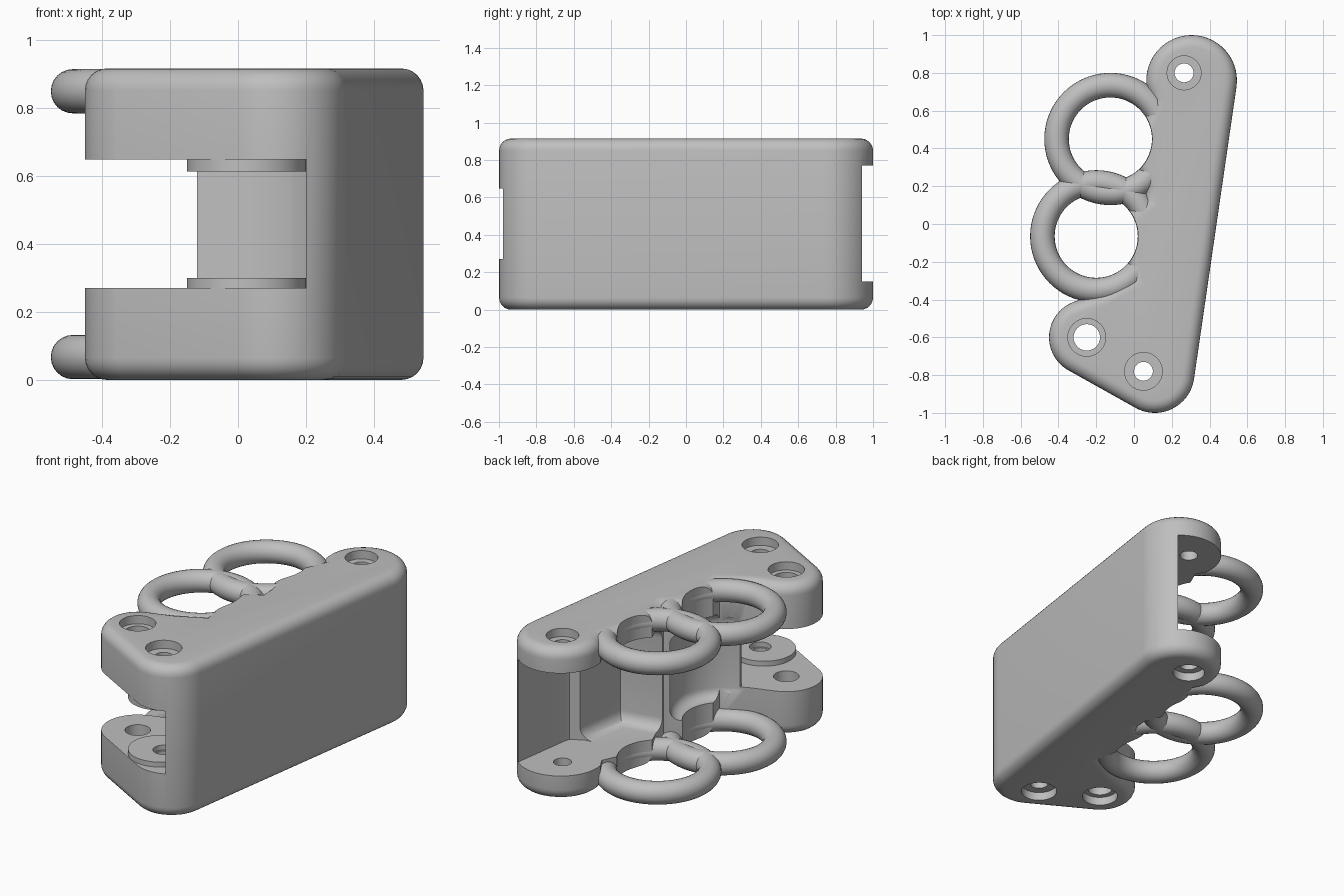
import bpy, bmesh
from math import sin, cos, radians

if "Cube" in bpy.data.objects:
    bpy.data.objects.remove(bpy.data.objects["Cube"], do_unlink=True)

grey = bpy.data.materials.new("plain grey")
grey.use_nodes = True
grey.diffuse_color = (0.52, 0.52, 0.52, 1)
grey.node_tree.nodes["Principled BSDF"].inputs["Base Color"].default_value = (0.52, 0.52, 0.52, 1)

H = 0.915
RINGS = [(-0.125, 0.45), (-0.2, -0.065)]
BACK, FRONT, SIDE = (0.305, 0.76), (0.11, -0.79), (-0.25, -0.6)


def arc(centre, r, start, end, n=16):
    """Points along an arc, angles in degrees."""
    steps = [radians(start + (end - start) * i / n) for i in range(n + 1)]
    return [(centre[0] + r * cos(a), centre[1] + r * sin(a)) for a in steps]


def circle(centre, r, n=64):
    return arc(centre, r, 0, 360, n)[:-1]


def finish(name, bm):
    bmesh.ops.recalc_face_normals(bm, faces=bm.faces)
    mesh = bpy.data.meshes.new(name)
    bm.to_mesh(mesh)
    bm.free()
    mesh.materials.append(grey)
    obj = bpy.data.objects.new(name, mesh)
    bpy.context.collection.objects.link(obj)
    return obj


def prism(name, points, z0, z1, rounding=0):
    """Extrude a plan outline, optionally rounding its rims."""
    bm = bmesh.new()
    face = bm.faces.new([bm.verts.new((x, y, z0)) for x, y in points])
    ext = bmesh.ops.extrude_face_region(bm, geom=[face])["geom"]
    for v in ext:
        if isinstance(v, bmesh.types.BMVert):
            v.co.z = z1
    bmesh.ops.recalc_face_normals(bm, faces=bm.faces)
    if rounding:
        rims = [e for e in bm.edges if abs(e.verts[0].co.z - e.verts[1].co.z) < 1e-5]
        bmesh.ops.bevel(bm, geom=rims, offset=rounding, segments=6, profile=0.5,
                        affect="EDGES", clamp_overlap=True)
    return finish(name, bm)


def select(obj):
    bpy.ops.object.select_all(action="DESELECT")
    obj.select_set(True)
    bpy.context.view_layer.objects.active = obj


def cut(obj, cutter):
    mod = obj.modifiers.new("cut", "BOOLEAN")
    mod.operation, mod.solver, mod.object = "DIFFERENCE", "EXACT", cutter
    select(obj)
    bpy.ops.object.modifier_apply(modifier=mod.name)
    bpy.data.objects.remove(cutter, do_unlink=True)


def smooth(obj):
    select(obj)
    bpy.ops.object.shade_smooth_by_angle(angle=radians(35))


# Body: slanted block with round ends and a side lug
outline = (arc(BACK, 0.24, 190, -8, 28) + arc(FRONT, 0.21, -8, -122)
           + arc(SIDE, 0.2, -122, -250)
           + [(-0.16, -0.36), (-0.02, -0.29), (-0.05, -0.1), (-0.03, 0.07)]
           + [(0.06, 0.13), (0.06, 0.2), (0.02, 0.3), (0.02, 0.48), (0.1, 0.66)])
body = prism("body", outline, 0, H, 0.065)

# Finger openings through the full height, inside the rings
for c in RINGS:
    cut(body, prism("finger_cut", circle(c, 0.222), -0.1, H + 0.1))

# Hollows between the plates: a deep flat-backed one and a round finger rest
deep_hollow = [(0.35, 0.56), (0.35, 0.48), (0.305, 0.19), (0.07, 0.14), (-0.6, 0.14), (-0.6, 0.8)]
cut(body, prism("hollow_cut", deep_hollow, 0.15, 0.77, 0.07))
cut(body, prism("rest_cut", circle(RINGS[1], 0.29), 0.2, 0.72, 0.06))

# Open pocket at the front hinge
front_pocket = ([(0.2, -1.1), (0.2, -0.985), (0.25, -0.62), (0.23, -0.52)]
                + [(0.15, -0.43), (0.02, -0.38), (-0.12, -0.36)]
                + [(-0.12, -0.2), (-0.6, -0.2), (-0.6, -1.1)])
cut(body, prism("pocket_cut", front_pocket, 0.27, 0.648))

# Open pocket at the back hinge
back_pocket = [(0.485, 1.1), (0.41, 0.57), (0.4, 0.54), (0.33, 0.5),
               (0.2, 0.48), (-0.1, 0.48), (-0.1, 1.1)]
cut(body, prism("pocket_cut", back_pocket, 0.15, 0.77))

# Hinge holes with counterbores on both outer faces
for c, r, wide in [(SIDE, 0.07, 0.1), ((0.05, -0.78), 0.05, 0.1), ((0.265, 0.8), 0.05, 0.09)]:
    cut(body, prism("hole_cut", circle(c, r, 32), -0.1, H + 0.1))
    for z in (0, H):
        cut(body, prism("bore_cut", circle(c, wide, 32), z - 0.05, z + 0.05))
smooth(body)

# Washers inside the front pocket
for label, z0, z1 in [("lower", 0.265, 0.3), ("upper", 0.612, 0.655)]:
    washer = prism(label + "_washer", circle((0.025, -0.78), 0.175), z0, z1)
    cut(washer, prism("hole_cut", circle((0.05, -0.78), 0.06, 32), 0, H))
    smooth(washer)

# Finger rings on the top and bottom
for label, z in [("lower", 0.067), ("upper", H - 0.067)]:
    for place, (x, y) in zip(("back", "front"), RINGS):
        bpy.ops.mesh.primitive_torus_add(location=(x, y, z), major_radius=0.285, minor_radius=0.065,
                                         major_segments=72, minor_segments=24)
        ring = bpy.context.object
        ring.name = f"{label}_{place}_ring"
        ring.data.materials.append(grey)
        smooth(ring)
